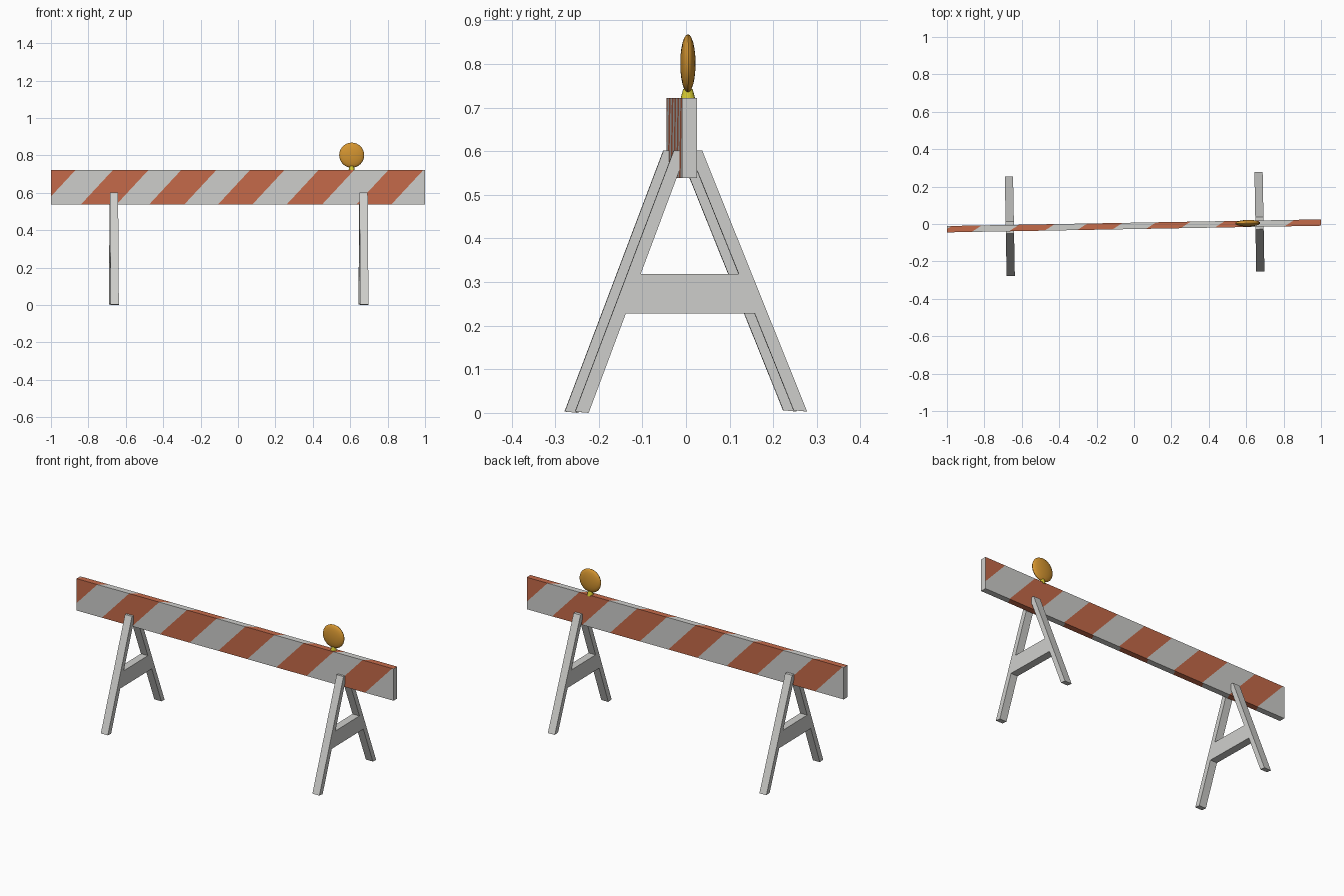
import bpy, bmesh, math
from mathutils import Matrix, Vector

if "Cube" in bpy.data.objects:
    bpy.data.objects.remove(bpy.data.objects["Cube"])

def mat(name, rgb):
    m = bpy.data.materials.new(name)
    m.diffuse_color = (*rgb, 1)
    m.use_nodes = True
    m.node_tree.nodes["Principled BSDF"].inputs["Base Color"].default_value = m.diffuse_color
    return m

WHITE = mat("off_white", (0.62, 0.62, 0.60))
ORANGE = mat("burnt_orange", (0.56, 0.145, 0.068))
AMBER = mat("amber", (0.66, 0.30, 0.03))
YELLOW = mat("yellow", (0.66, 0.58, 0.03))

# the whole barricade is turned about one degree
TURN = Matrix.Translation((0, -0.0005, 0)) @ Matrix.Rotation(0.0178, 4, 'Z')

def finish(bm, name, mats):
    bmesh.ops.transform(bm, matrix=TURN, verts=bm.verts)
    me = bpy.data.meshes.new(name)
    bm.to_mesh(me)
    bm.free()
    for m in mats:
        me.materials.append(m)
    ob = bpy.data.objects.new(name, me)
    bpy.context.collection.objects.link(ob)
    return ob

def prism(name, yz, x0, x1, m):
    """Extrude a y-z outline from x0 to x1."""
    bm = bmesh.new()
    f = bm.faces.new([bm.verts.new((x0, y, z)) for y, z in yz])
    r = bmesh.ops.extrude_face_region(bm, geom=[f])
    bmesh.ops.translate(bm, vec=(x1 - x0, 0, 0),
                        verts=[v for v in r["geom"] if isinstance(v, bmesh.types.BMVert)])
    bmesh.ops.recalc_face_normals(bm, faces=bm.faces)
    return finish(bm, name, [m])

# striped board: diagonal stripes cut into each long side
Z0, Z1, YC, T = 0.538, 0.722, -0.0095, 0.034
LEAN = 0.93
SHIFT = LEAN * (Z1 - Z0)
STRIPES = [(-1.2, -1.04), (-0.84, -0.65), (-0.475, -0.287),
           (-0.107, 0.077), (0.26, 0.45), (0.633, 0.82)]
# side normal -> direction d and offset c, stripe coordinate s = d.p + c
SIDES = [
    (Vector((0, -1, 0)), Vector((1, 0, -LEAN)), LEAN * Z0),
    (Vector((0, 1, 0)), Vector((-1, 0, -LEAN)), LEAN * Z0),
    (Vector((0, 0, 1)), Vector((1, -0.055 / T, 0)), -SHIFT + 0.055 / T * (YC - T / 2)),
    (Vector((0, 0, -1)), Vector((1, -0.016 / T, 0)), 0.016 / T * (YC - T / 2)),
]
bm = bmesh.new()
bmesh.ops.create_cube(bm, size=1, matrix=Matrix.Translation((0, YC, (Z0 + Z1) / 2))
                      @ Matrix.Diagonal((2, T, Z1 - Z0, 1)))
bm.normal_update()

def side_faces(n):
    return [f for f in bm.faces if f.normal.dot(n) > 0.9]

for n, d, c in SIDES:
    for s in [e for pair in STRIPES for e in pair]:
        fs = side_faces(n)
        geom = fs + list({e for f in fs for e in f.edges}) + list({v for f in fs for v in f.verts})
        bmesh.ops.bisect_plane(bm, geom=geom, dist=1e-5, plane_co=d * ((s - c) / d.length_squared),
                               plane_no=d.normalized())
        bm.normal_update()
    for f in side_faces(n):
        s = d.dot(f.calc_center_median()) + c
        f.material_index = int(any(a < s < b for a, b in STRIPES))
finish(bm, "striped_board", [WHITE, ORANGE])

# two A-frames: front leg, back leg and brace
W = 0.022
for side, cx in (("left", -0.664), ("right", 0.671)):
    a, b = cx - W, cx + W
    prism(side + "_front_leg", [(-0.0395, 0.602), (-0.0095, 0.602), (-0.235, 0), (-0.266, 0.003)], a, b, WHITE)
    prism(side + "_back_leg", [(0.025, 0.602), (-0.005, 0.602), (0.235, 0.006), (0.266, 0.003)], a, b, WHITE)
    prism(side + "_brace", [(-0.151, 0.228), (0.147, 0.228), (0.111, 0.318), (-0.117, 0.318)], a, b, WHITE)

# lamp holder
LX, LY = 0.608, -0.006
bm = bmesh.new()
bmesh.ops.create_cone(bm, cap_ends=True, segments=16, radius1=0.018, radius2=0.011, depth=0.026,
                      matrix=Matrix.Translation((LX, LY, 0.729)))
finish(bm, "lamp_holder", [YELLOW])

# flattened round lamp
bm = bmesh.new()
bmesh.ops.create_uvsphere(bm, u_segments=32, v_segments=12, radius=1,
                          matrix=Matrix.Translation((LX, LY, 0.801))
                          @ Matrix.Diagonal((0.067, 0.0175, 0.067, 1))
                          @ Matrix.Rotation(math.pi / 2, 4, 'X'))
lamp = finish(bm, "warning_lamp", [AMBER])
bpy.context.view_layer.objects.active = lamp
lamp.select_set(True)
bpy.ops.object.shade_smooth_by_angle(angle=math.radians(35))
